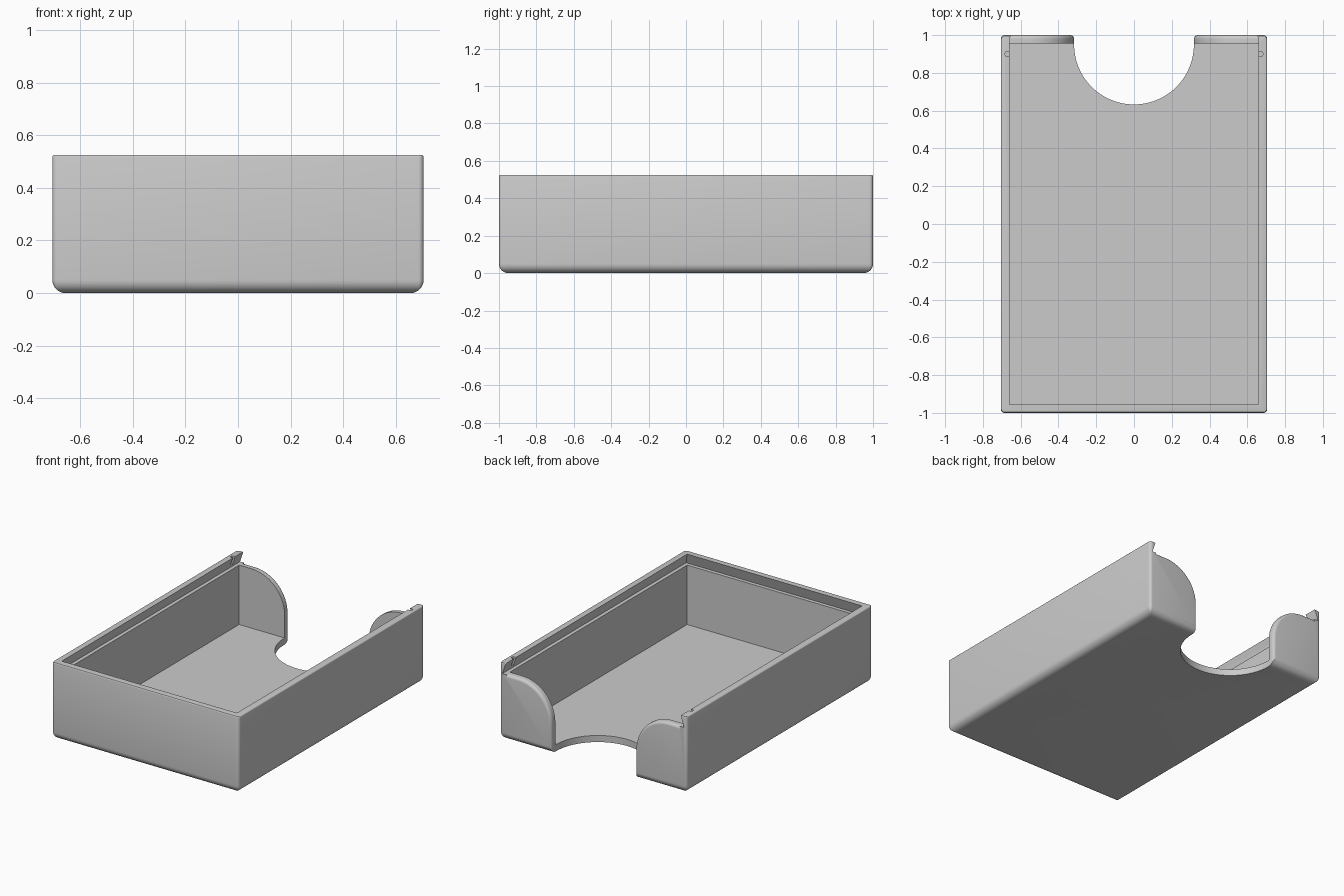
import bpy, bmesh, math

if "Cube" in bpy.data.objects:
    bpy.data.objects.remove(bpy.data.objects["Cube"], do_unlink=True)

# Main sizes
W, L, H = 0.705, 1.0, 0.525      # half width, half length, height
WALL, FLOOR, LEDGE = 0.045, 0.045, 0.45
NOTCH, ARC = 0.317, 0.25         # thumb notch radius, back wall corner radius

grey = bpy.data.materials.new("Plain grey")
grey.use_nodes = True
colour = (0.6, 0.6, 0.6, 1)
grey.diffuse_color = colour
grey.node_tree.nodes["Principled BSDF"].inputs["Base Color"].default_value = colour


def loft(name, rings):
    """Skin closed rings of equal length and cap both ends."""
    bm = bmesh.new()
    loops = [[bm.verts.new(p) for p in ring] for ring in rings]
    n = len(loops[0])
    for a, b in zip(loops, loops[1:]):
        for i in range(n):
            j = (i + 1) % n
            bm.faces.new((a[i], a[j], b[j], b[i]))
    bm.faces.new(loops[0][::-1])
    bm.faces.new(loops[-1])
    bmesh.ops.recalc_face_normals(bm, faces=bm.faces)
    mesh = bpy.data.meshes.new(name)
    bm.to_mesh(mesh)
    bm.free()
    mesh.materials.append(grey)
    obj = bpy.data.objects.new(name, mesh)
    bpy.context.collection.objects.link(obj)
    return obj


def rounded_rect(inset, z, steps=6):
    r = max(0.02 - inset, 0.002)
    ring = []
    for k, (sx, sy) in enumerate([(1, 1), (-1, 1), (-1, -1), (1, -1)]):
        for i in range(steps + 1):
            a = math.pi / 2 * (k + i / steps)
            ring.append((sx * (W - inset - r) + r * math.cos(a),
                         sy * (L - inset - r) + r * math.sin(a), z))
    return ring


def rect(x, y0, y1, z):
    return [(-x, y0, z), (x, y0, z), (x, y1, z), (-x, y1, z)]


def circle(cx, cy, r, z, n):
    return [(cx + r * math.cos(math.tau * i / n),
             cy + r * math.sin(math.tau * i / n), z) for i in range(n)]


def back_opening(y, flare, steps=20):
    """Opening outline: straight sides that swing out to the ledge height."""
    half = [(NOTCH - flare, -0.1)]
    cx, cz, r = NOTCH + ARC, LEDGE - ARC, ARC + flare
    half = [(NOTCH - flare, -0.1)]
    for i in range(steps + 1):
        a = math.pi - math.pi / 2 * i / steps
        half.append((cx + r * math.cos(a), cz + r * math.sin(a)))
    half += [(0.655, LEDGE + flare), (0.655, 0.6)]
    return [(x, y, z) for x, z in half] + [(-x, y, z) for x, z in reversed(half)]


# Outer shell: large round along the bottom, tiny round along the rim
rings = []
R, T = 0.05, 0.008
for i in range(9):
    a = math.pi / 2 * i / 8
    rings.append(rounded_rect(R * (1 - math.sin(a)), R * (1 - math.cos(a))))
for i in range(4):
    a = math.pi / 2 * i / 3
    rings.append(rounded_rect(T * (1 - math.cos(a)), H - T * (1 - math.sin(a))))
box = loft("open_box", rings)

# Storage space
inner_x, inner_y = W - WALL, L - WALL
cutters = [loft("cavity_cutter", [rect(inner_x, -inner_y, inner_y, FLOOR),
                                  rect(inner_x, -inner_y, inner_y, 0.6)])]

# Dovetail slot for a sliding lid, open at the back
slope = 0.025 / (H - LEDGE)
slot = []
for z in (LEDGE, H + 0.02):
    out = 0.025 - slope * (z - LEDGE)
    slot.append(rect(inner_x + out, -inner_y - out, L + 0.1, z))
cutters.append(loft("slot_cutter", slot))

# Thumb notch in the floor
cutters.append(loft("notch_cutter", [circle(0, 0.95, NOTCH, z, 96) for z in (-0.1, 0.3)]))

# Opening in the back wall with a rounded outer edge
F = 0.02
stations = [back_opening(0.95, 0), back_opening(L - F, 0)]
for i in range(1, 6):
    a = math.pi / 2 * i / 5
    stations.append(back_opening(L - F + F * math.sin(a), -F * (1 - math.cos(a))))
stations.append(back_opening(L + 0.1, -F))
cutters.append(loft("back_opening_cutter", stations))

# Small latch holes in the side rims
for side in (-1, 1):
    cutters.append(loft("latch_hole_cutter",
                        [circle(side * 0.67, 0.9, 0.0135, z, 16) for z in (LEDGE + 0.002, 0.6)]))

bpy.ops.object.select_all(action="DESELECT")
bpy.context.view_layer.objects.active = box
box.select_set(True)
for cutter in cutters:
    cutter.hide_render = True
    mod = box.modifiers.new("cut", "BOOLEAN")
    mod.operation, mod.solver, mod.object = "DIFFERENCE", "EXACT", cutter
    bpy.ops.object.modifier_apply(modifier=mod.name)
    bpy.data.objects.remove(cutter, do_unlink=True)

bpy.ops.object.shade_smooth_by_angle(angle=math.radians(30))
